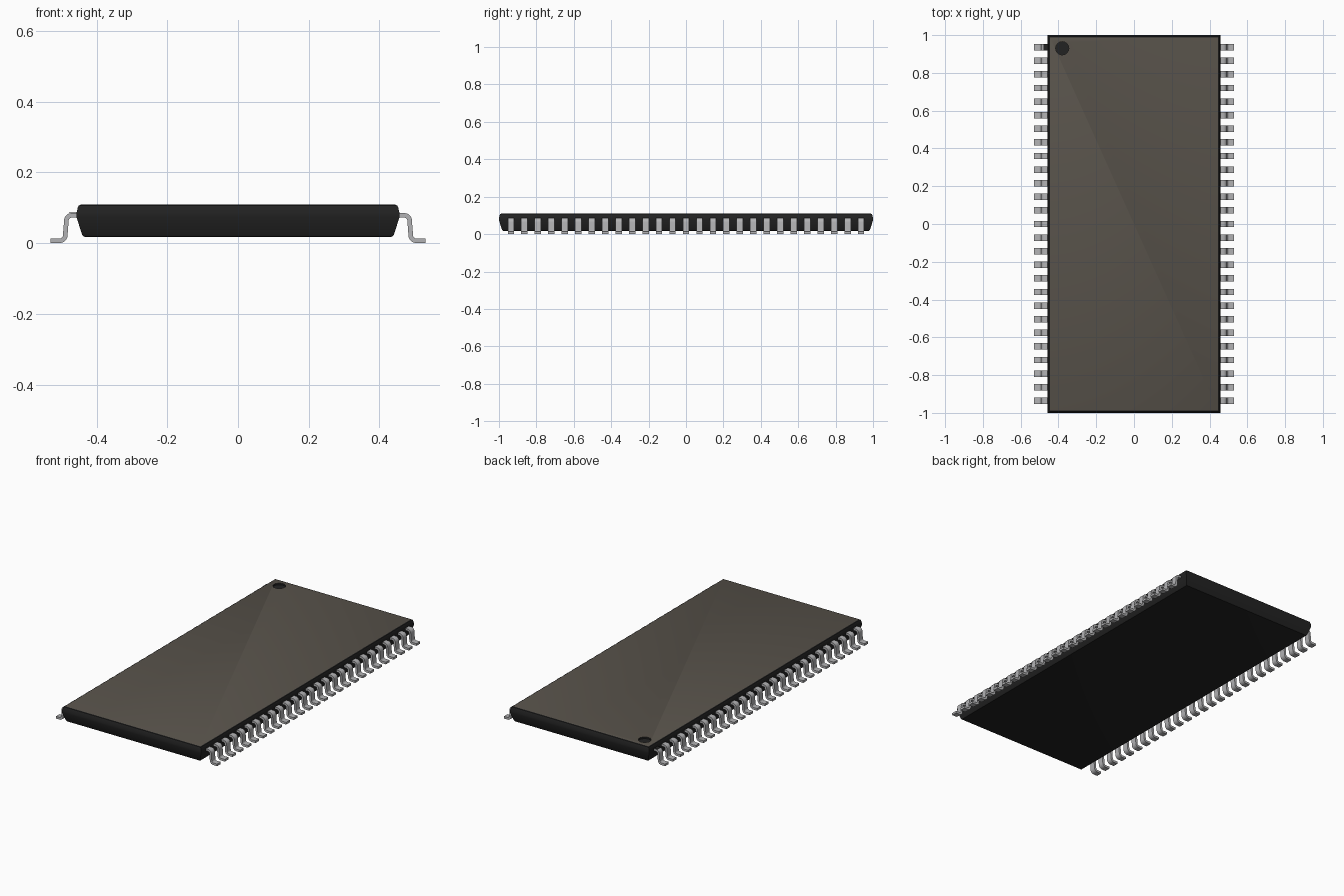
import bpy, bmesh, math
from mathutils import Vector

if "Cube" in bpy.data.objects:
    bpy.data.objects.remove(bpy.data.objects["Cube"])


def material(name, r, g, b):
    m = bpy.data.materials.new(name)
    m.diffuse_color = (r, g, b, 1)
    m.use_nodes = True
    m.node_tree.nodes["Principled BSDF"].inputs["Base Color"].default_value = m.diffuse_color
    return m


black = material("black_plastic", 0.016, 0.016, 0.016)
brown = material("brown_top", 0.098, 0.086, 0.070)
metal = material("lead_metal", 0.45, 0.45, 0.46)


def finish(bm, name, mats):
    bmesh.ops.recalc_face_normals(bm, faces=bm.faces)
    me = bpy.data.meshes.new(name)
    bm.to_mesh(me)
    bm.free()
    ob = bpy.data.objects.new(name, me)
    bpy.context.collection.objects.link(ob)
    for m in mats:
        me.materials.append(m)
    return ob


def smooth(ob):
    bpy.ops.object.select_all(action='DESELECT')
    ob.select_set(True)
    bpy.context.view_layer.objects.active = ob
    bpy.ops.object.shade_smooth_by_angle(angle=math.radians(30))


# Body: stacked rectangles (inset from widest outline, height)
HX, HY = 0.457, 1.0
RINGS = [(0.026, 0.017), (0.020, 0.0185), (0.016, 0.024), (0, 0.074), (0, 0.084),
         (0.004, 0.101), (0.007, 0.1065), (0.012, 0.109)]
bm = bmesh.new()
loops = []
for inset, z in RINGS:
    x, y = HX - inset, HY - inset
    loops.append([bm.verts.new((sx * x, sy * y, z))
                  for sx, sy in ((-1, -1), (1, -1), (1, 1), (-1, 1))])
for a, b in zip(loops, loops[1:]):
    for i in range(4):
        j = (i + 1) % 4
        bm.faces.new((a[i], a[j], b[j], b[i]))
bm.faces.new(loops[0][::-1])
top = bm.faces.new(loops[-1])
top.material_index = 1
body = finish(bm, "body", [black, brown])

# Round orientation dimple cut into the top
bm = bmesh.new()
bmesh.ops.create_cone(bm, cap_ends=True, segments=16, radius1=0.035, radius2=0.035, depth=0.03)
bmesh.ops.translate(bm, verts=bm.verts, vec=(-0.38, 0.93, 0.114))
cutter = finish(bm, "dimple_cutter", [black])
cutter.hide_render = True
mod = body.modifiers.new("dimple", 'BOOLEAN')
mod.operation = 'DIFFERENCE'
mod.solver = 'EXACT'
mod.object = cutter
bpy.context.view_layer.objects.active = body
bpy.ops.object.modifier_apply(modifier=mod.name)
bpy.data.objects.remove(cutter)
smooth(body)


# Lead centre line: shoulder, bend, leg, bend, foot
def arc(cx, cz, r, a0, a1, n=5):
    return [Vector((cx + r * math.cos(math.radians(a0 + (a1 - a0) * i / n)),
                    cz + r * math.sin(math.radians(a0 + (a1 - a0) * i / n))))
            for i in range(n + 1)]


T, W, PITCH, COUNT = 0.013, 0.034, 0.072, 27
path = ([Vector((0.440, 0.0785))] + arc(0.4705, 0.0635, 0.015, 90, -4)
        + arc(0.5045, 0.0225, 0.016, 176, 270) + [Vector((0.530, 0.0065))])
outer, inner = [], []
for i, p in enumerate(path):
    d = (path[min(i + 1, len(path) - 1)] - path[max(i - 1, 0)]).normalized()
    n = Vector((-d.y, d.x)) * T / 2
    outer.append(p + n)
    inner.append(p - n)


def add_lead(bm, side, y):
    rows = []
    for o, n in zip(outer, inner):
        rows.append([bm.verts.new((side * q.x, y + s * W / 2, q.y))
                     for q, s in ((o, -1), (o, 1), (n, 1), (n, -1))])
    for a, b in zip(rows, rows[1:]):
        for i in range(4):
            j = (i + 1) % 4
            bm.faces.new((a[i], a[j], b[j], b[i]))
    bm.faces.new(rows[0])
    bm.faces.new(rows[-1][::-1])


for side, name in ((-1, "left_leads"), (1, "right_leads")):
    bm = bmesh.new()
    for k in range(COUNT):
        add_lead(bm, side, (k - (COUNT - 1) / 2) * PITCH)
    smooth(finish(bm, name, [metal]))

# Dark plate over the shoulder of the first lead
bm = bmesh.new()
bmesh.ops.create_cube(bm, size=1)
bmesh.ops.scale(bm, verts=bm.verts, vec=(0.024, W, 0.002))
bmesh.ops.translate(bm, verts=bm.verts, vec=(-0.466, 13 * PITCH, 0.0855))
finish(bm, "first_lead_mark", [black])
